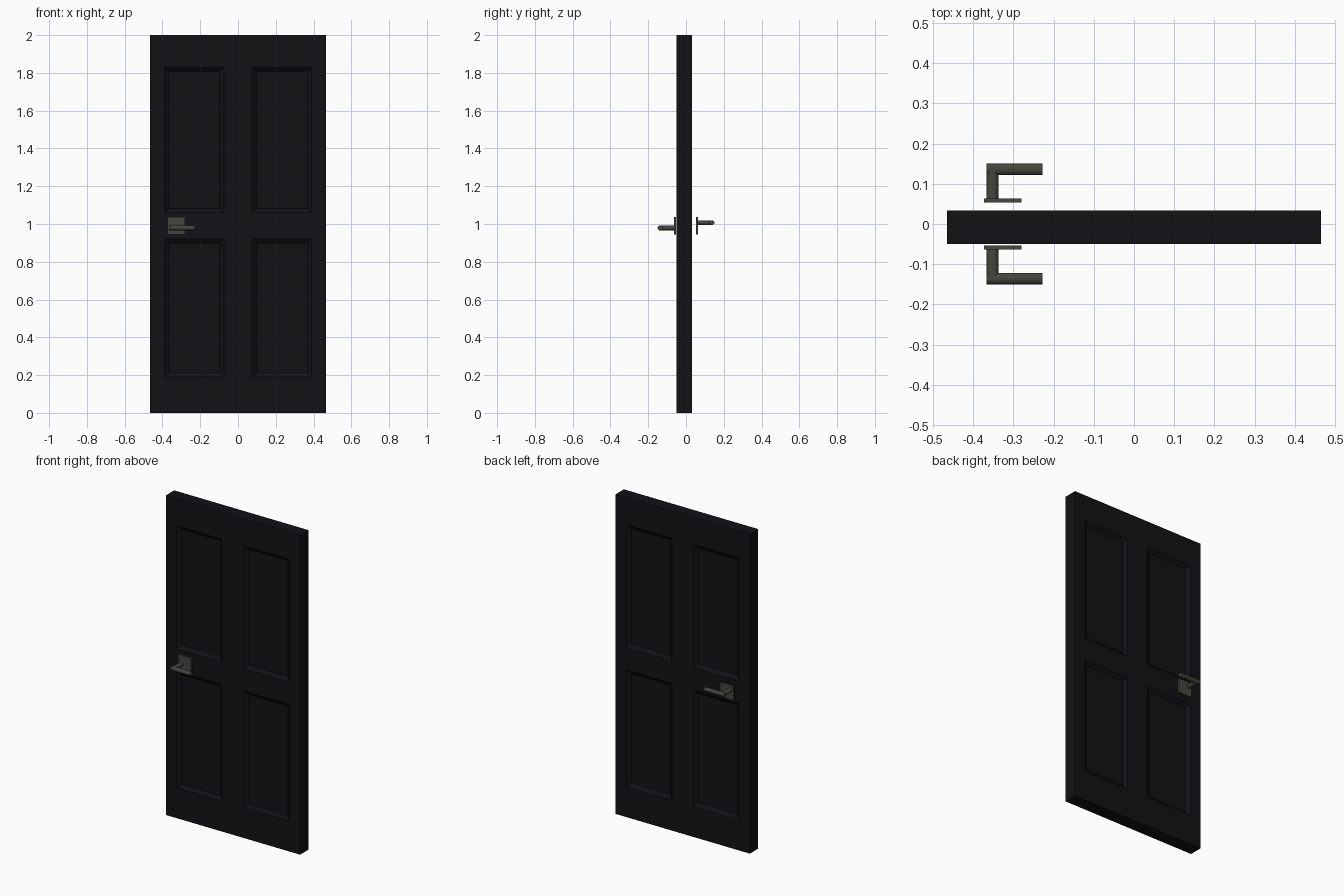
import bpy, bmesh, math
from mathutils import Matrix, Vector

if "Cube" in bpy.data.objects:
    bpy.data.objects.remove(bpy.data.objects["Cube"])


def material(name, color):
    m = bpy.data.materials.new(name)
    m.diffuse_color = (*color, 1)
    m.use_nodes = True
    m.node_tree.nodes["Principled BSDF"].inputs["Base Color"].default_value = m.diffuse_color
    return m


BLACK = material("black_paint", (0.006, 0.006, 0.008))
METAL = material("dark_metal", (0.06, 0.06, 0.05))


def finish(name, bm, mat, smooth=False):
    bmesh.ops.recalc_face_normals(bm, faces=bm.faces)
    me = bpy.data.meshes.new(name)
    bm.to_mesh(me)
    bm.free()
    me.materials.append(mat)
    ob = bpy.data.objects.new(name, me)
    bpy.context.collection.objects.link(ob)
    if smooth:
        bpy.context.view_layer.objects.active = ob
        ob.select_set(True)
        bpy.ops.object.shade_smooth_by_angle(angle=math.radians(40))
        ob.select_set(False)
    return ob


def box(bm, lo, hi):
    lo, hi = Vector(lo), Vector(hi)
    mat = Matrix.Translation((lo + hi) / 2) @ Matrix.Diagonal((*(hi - lo), 1))
    bmesh.ops.create_cube(bm, size=1, matrix=mat)


# Door slab with four recessed panels on each face
bm = bmesh.new()
box(bm, (-0.465, -0.05, 0), (0.465, 0.033, 2))
for axis, cuts in ((0, (-0.39, -0.075, 0.075, 0.39)), (2, (0.19, 0.92, 1.06, 1.83))):
    for c in cuts:
        co, no = Vector(), Vector()
        co[axis], no[axis] = c, 1
        bmesh.ops.bisect_plane(bm, geom=bm.verts[:] + bm.edges[:] + bm.faces[:],
                               plane_co=co, plane_no=no)
bm.normal_update()
panels = []
for f in bm.faces:
    c = f.calc_center_median()
    if abs(f.normal.y) > 0.9 and 0.075 < abs(c.x) < 0.39 \
            and (0.19 < c.z < 0.92 or 1.06 < c.z < 1.83):
        panels.append(f)
bmesh.ops.inset_individual(bm, faces=panels, thickness=0.032, depth=-0.018)
finish("door_slab", bm, BLACK)


# Lever handles: square plate, stem and lever
def handle(side, s, z):
    bm = bmesh.new()
    box(bm, (-0.373, min(s * 0.053, s * 0.063), 0.945),
        (-0.28, max(s * 0.053, s * 0.063), 1.036))
    finish(side + "_handle_plate", bm, METAL)
    bm = bmesh.new()
    stem = (Matrix.Translation((-0.352, s * 0.1, z)) @ Matrix.Diagonal((1, 1, 0.85, 1))
            @ Matrix.Rotation(math.pi / 2, 4, 'X'))
    bmesh.ops.create_cone(bm, cap_ends=True, segments=16, radius1=0.0145,
                          radius2=0.0145, depth=0.085, matrix=stem)
    lever = (Matrix.Translation((-0.297, s * 0.136, z)) @ Matrix.Diagonal((1, 1, 0.85, 1))
             @ Matrix.Rotation(math.pi / 2, 4, 'Y'))
    bmesh.ops.create_cone(bm, cap_ends=True, segments=16, radius1=0.0145,
                          radius2=0.0145, depth=0.139, matrix=lever)
    finish(side + "_handle_lever", bm, METAL, True)


handle("front", -1, 0.979)
handle("back", 1, 1.007)
